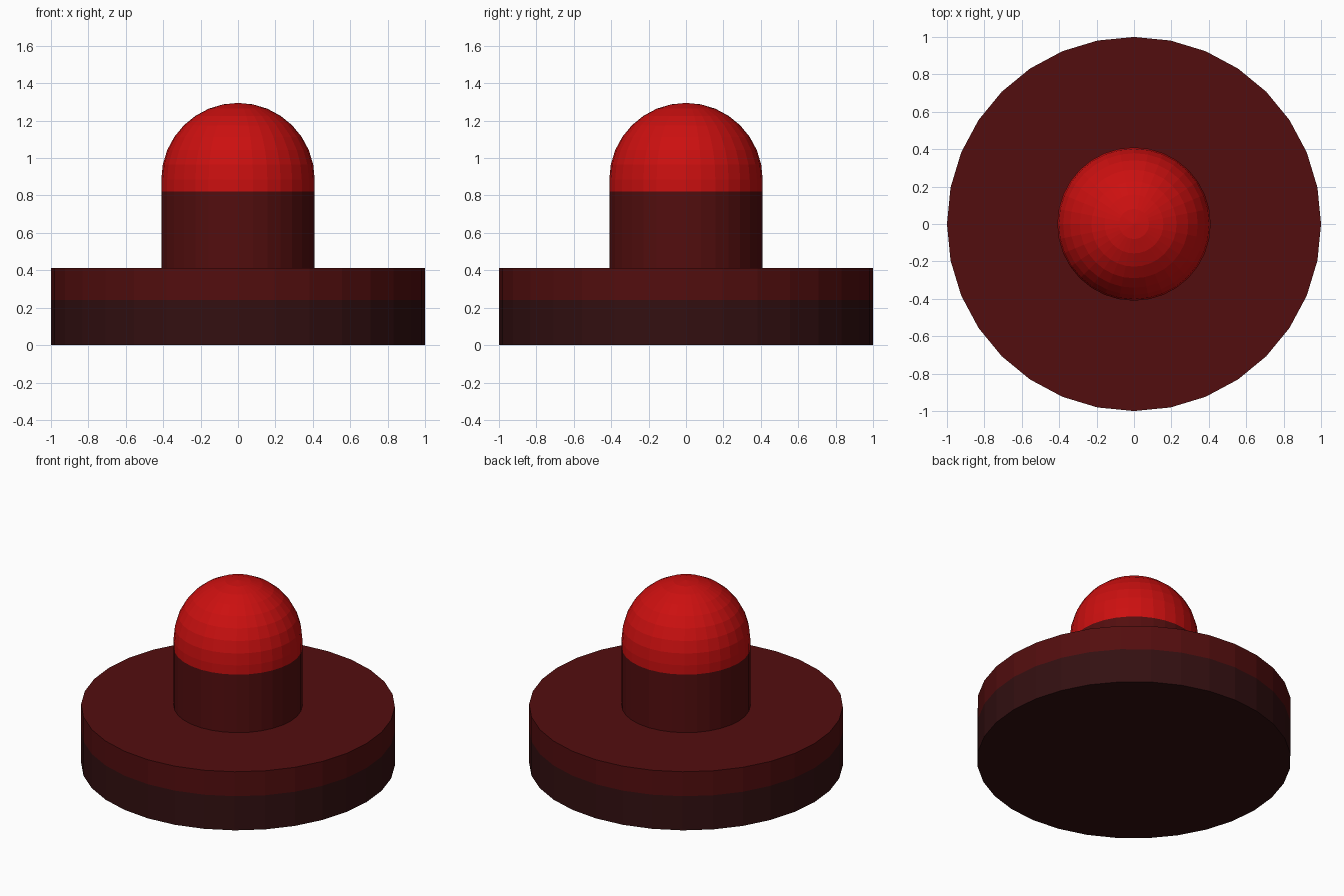
import bpy, bmesh, math

if "Cube" in bpy.data.objects:
    bpy.data.objects.remove(bpy.data.objects["Cube"])

SIDES = 32


def material(name, rgb):
    m = bpy.data.materials.new(name)
    m.diffuse_color = (*rgb, 1.0)
    m.use_nodes = True
    m.node_tree.nodes["Principled BSDF"].inputs["Base Color"].default_value = m.diffuse_color
    return m


def lathe(name, profile, mat):
    """Flat-faced solid of revolution from (radius, z) points, bottom to top."""
    bm = bmesh.new()
    rings = []
    for r, z in profile:
        if r < 1e-6:
            rings.append([bm.verts.new((0, 0, z))])
        else:
            rings.append([bm.verts.new((r * math.cos(2 * math.pi * i / SIDES),
                                        r * math.sin(2 * math.pi * i / SIDES), z))
                          for i in range(SIDES)])
    for a, b in zip(rings, rings[1:]):
        for i in range(SIDES):
            j = (i + 1) % SIDES
            if len(a) == 1:
                bm.faces.new((a[0], b[j], b[i]))
            elif len(b) == 1:
                bm.faces.new((a[i], a[j], b[0]))
            else:
                bm.faces.new((a[i], a[j], b[j], b[i]))
    me = bpy.data.meshes.new(name)
    bm.to_mesh(me)
    bm.free()
    me.materials.append(mat)
    ob = bpy.data.objects.new(name, me)
    bpy.context.collection.objects.link(ob)
    return ob


red = material("bright_red", (0.60, 0.005, 0.005))
maroon = material("dark_maroon", (0.086, 0.0042, 0.0045))
black_red = material("blackish_red", (0.033, 0.005, 0.0055))

BASE_R, STEM_R = 1.0, 0.41
BAND_Z, BASE_Z, STEM_Z, DOME_Z = 0.24, 0.412, 0.82, 0.885

# Base disc: dark lower band, lighter upper band with ledge
lathe("base_lower", [(0, 0), (BASE_R, 0), (BASE_R, BAND_Z)], black_red)
lathe("base_upper", [(BASE_R, BAND_Z), (BASE_R, BASE_Z), (STEM_R, BASE_Z)], maroon)

# Stem
lathe("stem", [(STEM_R, BASE_Z), (STEM_R, STEM_Z)], maroon)

# Dome: short straight collar, then a hemisphere
dome = [(STEM_R, STEM_Z)]
for k in range(9):
    t = math.pi / 2 * k / 8
    dome.append((STEM_R * math.cos(t), DOME_Z + STEM_R * math.sin(t)))
lathe("dome", dome, red)
